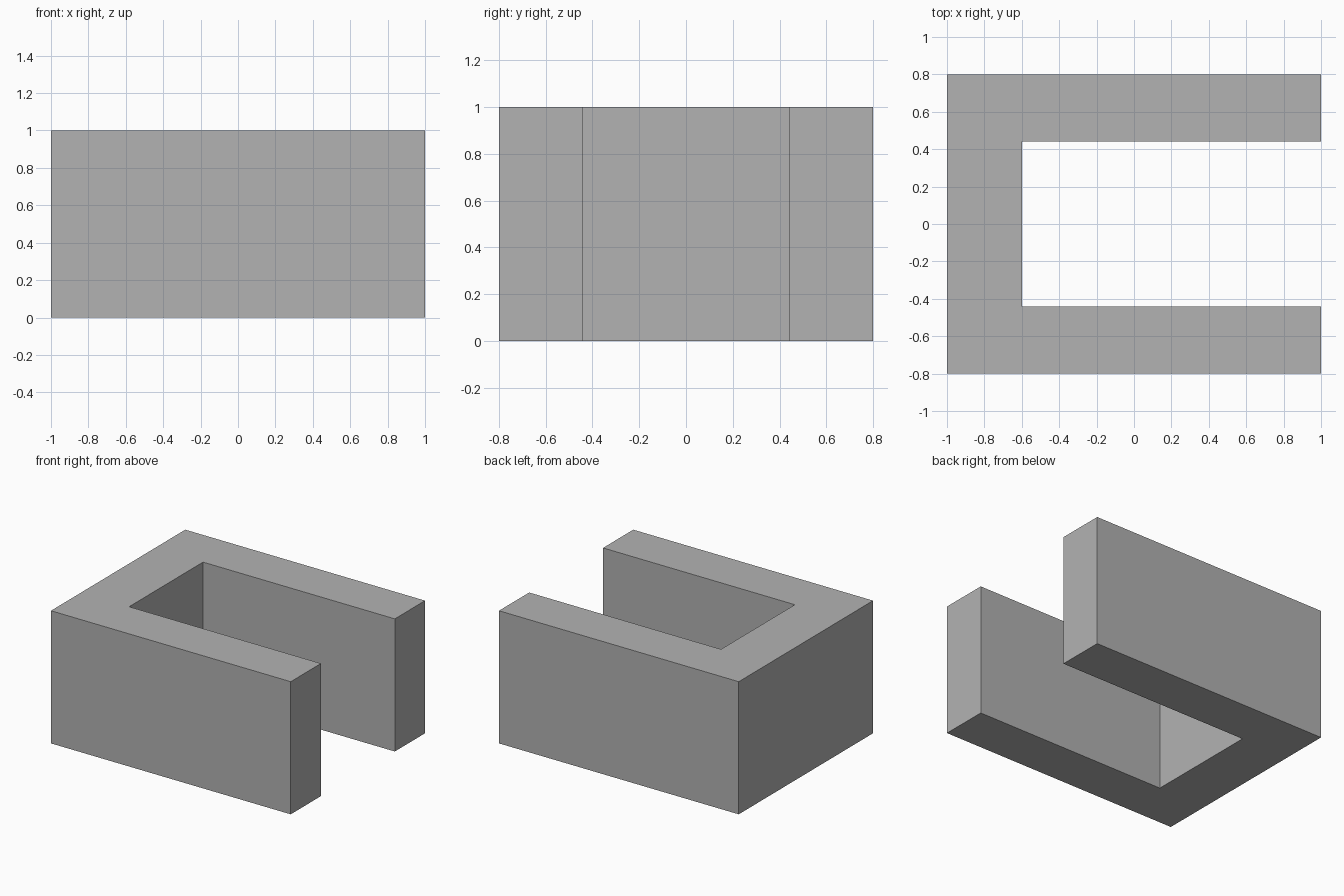
import bpy
import bmesh

cube = bpy.data.objects.get("Cube")
if cube:
    bpy.data.objects.remove(cube, do_unlink=True)

# Plain grey material
GREY = (0.448, 0.448, 0.448, 1.0)
mat = bpy.data.materials.new("plain_grey")
mat.use_nodes = True
mat.diffuse_color = GREY
shader = next(n for n in mat.node_tree.nodes if n.type == "BSDF_PRINCIPLED")
shader.inputs["Base Color"].default_value = GREY


def extrude_profile(name, outline, height):
    """Closed prism from a counter-clockwise floor outline."""
    bm = bmesh.new()
    base = bm.faces.new([bm.verts.new((x, y, 0)) for x, y in outline])
    result = bmesh.ops.extrude_face_region(bm, geom=[base], use_keep_orig=True)
    top = [v for v in result["geom"] if isinstance(v, bmesh.types.BMVert)]
    bmesh.ops.translate(bm, verts=top, vec=(0, 0, height))
    bmesh.ops.recalc_face_normals(bm, faces=bm.faces)
    mesh = bpy.data.meshes.new(name)
    bm.to_mesh(mesh)
    bm.free()
    mesh.materials.append(mat)
    obj = bpy.data.objects.new(name, mesh)
    bpy.context.collection.objects.link(obj)
    return obj


# U-shaped channel: a web on the right, two arms reaching left
half_length, half_width, height = 1.0, 0.8, 1.0
web_inner, arm_inner = -0.6, 0.44
front_half = [(-half_length, -half_width), (half_length, -half_width),
              (half_length, -arm_inner), (web_inner, -arm_inner)]
back_half = [(x, -y) for x, y in reversed(front_half)]
extrude_profile("u_channel", front_half + back_half, height)
